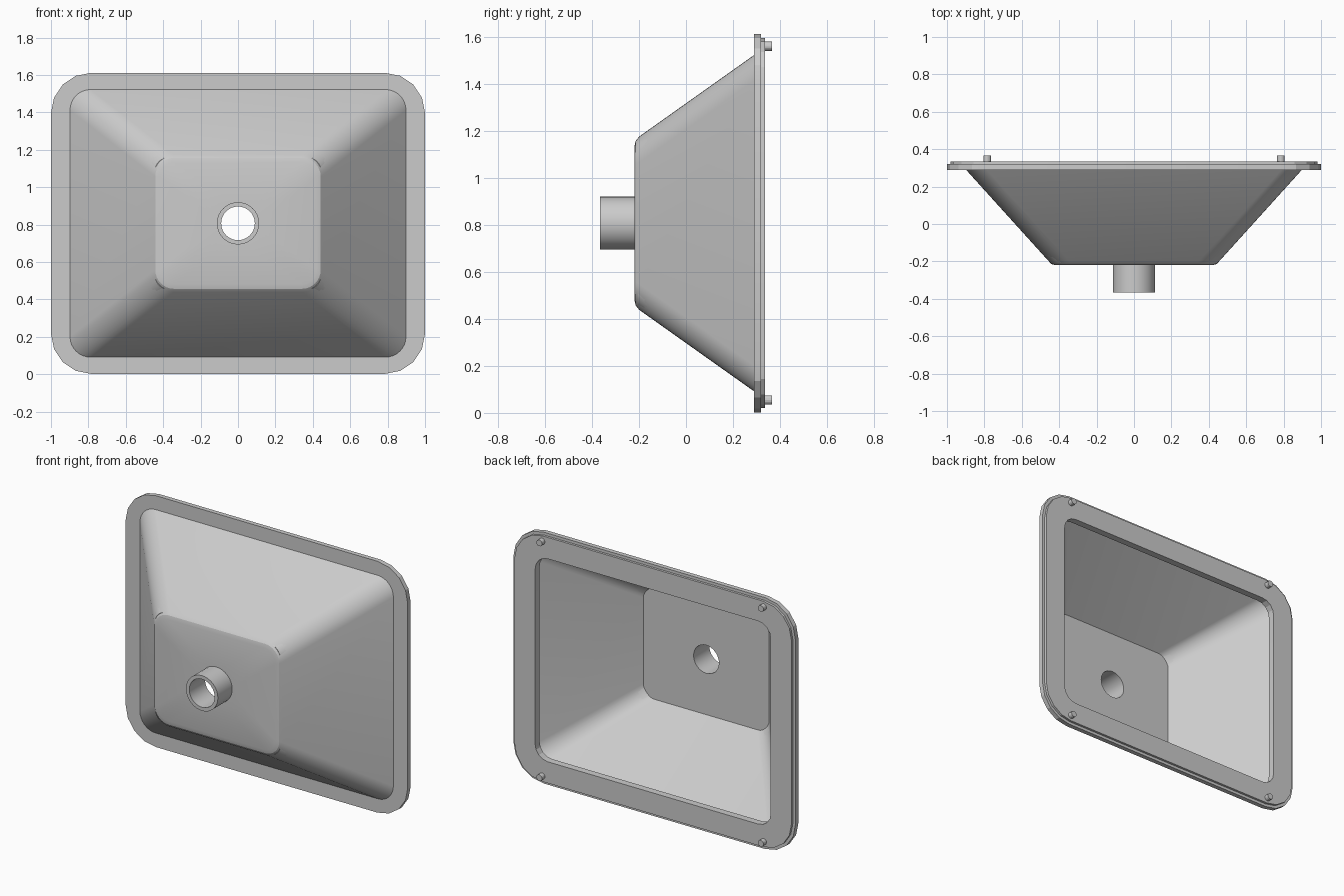
import bpy, bmesh, math

cube = bpy.data.objects.get("Cube")
if cube:
    bpy.data.objects.remove(cube, do_unlink=True)

CZ = 0.807  # height of the centre line

grey = bpy.data.materials.new("light_grey")
grey.use_nodes = True
grey.diffuse_color = (0.6, 0.6, 0.6, 1)
grey.node_tree.nodes["Principled BSDF"].inputs["Base Color"].default_value = (0.6, 0.6, 0.6, 1)


def ring(bm, hx, hz, r, y, seg, cx=0, cz=CZ):
    """Rounded rectangle in the xz plane; a circle when hx == hz == r."""
    verts = []
    for k, (sx, sz) in enumerate([(1, 1), (-1, 1), (-1, -1), (1, -1)]):
        for i in range(seg + 1):
            a = (k + i / seg) * math.pi / 2
            verts.append(bm.verts.new((cx + sx * (hx - r) + r * math.cos(a), y,
                                       cz + sz * (hz - r) + r * math.sin(a))))
    return verts


def loft(name, rings, seg, closed=True, cx=0, cz=CZ):
    """Skin a run of rings; closed joins last to first, otherwise ends are capped."""
    bm = bmesh.new()
    loops = [ring(bm, *spec, seg, cx, cz) for spec in rings]
    pairs = list(zip(loops, loops[1:]))
    if closed:
        pairs.append((loops[-1], loops[0]))
    else:
        bm.faces.new(loops[0])
        bm.faces.new(loops[-1])
    n = len(loops[0])
    for a, b in pairs:
        for i in range(n):
            j = (i + 1) % n
            bm.faces.new((a[i], a[j], b[j], b[i]))
    bmesh.ops.remove_doubles(bm, verts=bm.verts, dist=0.0001)
    bmesh.ops.recalc_face_normals(bm, faces=bm.faces)
    mesh = bpy.data.meshes.new(name)
    bm.to_mesh(mesh)
    bm.free()
    mesh.materials.append(grey)
    obj = bpy.data.objects.new(name, mesh)
    bpy.context.collection.objects.link(obj)
    bpy.ops.object.select_all(action="DESELECT")
    obj.select_set(True)
    bpy.context.view_layer.objects.active = obj
    bpy.ops.object.shade_smooth_by_angle(angle=math.radians(20))
    return obj


HOLE = 0.09

# Tapered thin-walled bowl: outside from drain hole to rim, then back inside
loft("bowl", [
    (HOLE, HOLE, HOLE, -0.22),
    (0.42, 0.325, 0.08, -0.22),
    (0.442, 0.35, 0.10, -0.214),
    (0.455, 0.368, 0.11, -0.20),
    (0.90, 0.717, 0.11, 0.292),
    (0.88, 0.695, 0.10, 0.292),
    (0.445, 0.355, 0.08, -0.205),
    (HOLE, HOLE, HOLE, -0.205),
], 8)

# Drain pipe
loft("drain_pipe", [
    (0.113, 0.113, 0.113, -0.22),
    (0.113, 0.113, 0.113, -0.365),
    (HOLE, HOLE, HOLE, -0.365),
    (HOLE, HOLE, HOLE, -0.22),
], 8)

# Rim flange with a stepped back
loft("rim_flange", [
    (0.835, 0.65, 0.09, 0.29),
    (1.0, 0.805, 0.215, 0.29),
    (1.0, 0.805, 0.215, 0.32),
    (0.982, 0.787, 0.20, 0.32),
    (0.982, 0.787, 0.20, 0.335),
    (0.835, 0.65, 0.09, 0.335),
], 4)

# Mounting pins on the back of the rim
for side, sx in (("left", 1), ("right", -1)):
    for level, sz in (("upper", 1), ("lower", -1)):
        loft(f"{level}_{side}_pin", [(0.02, 0.02, 0.02, 0.33), (0.02, 0.02, 0.02, 0.365)],
             4, closed=False, cx=sx * 0.785, cz=CZ + sz * 0.752)
